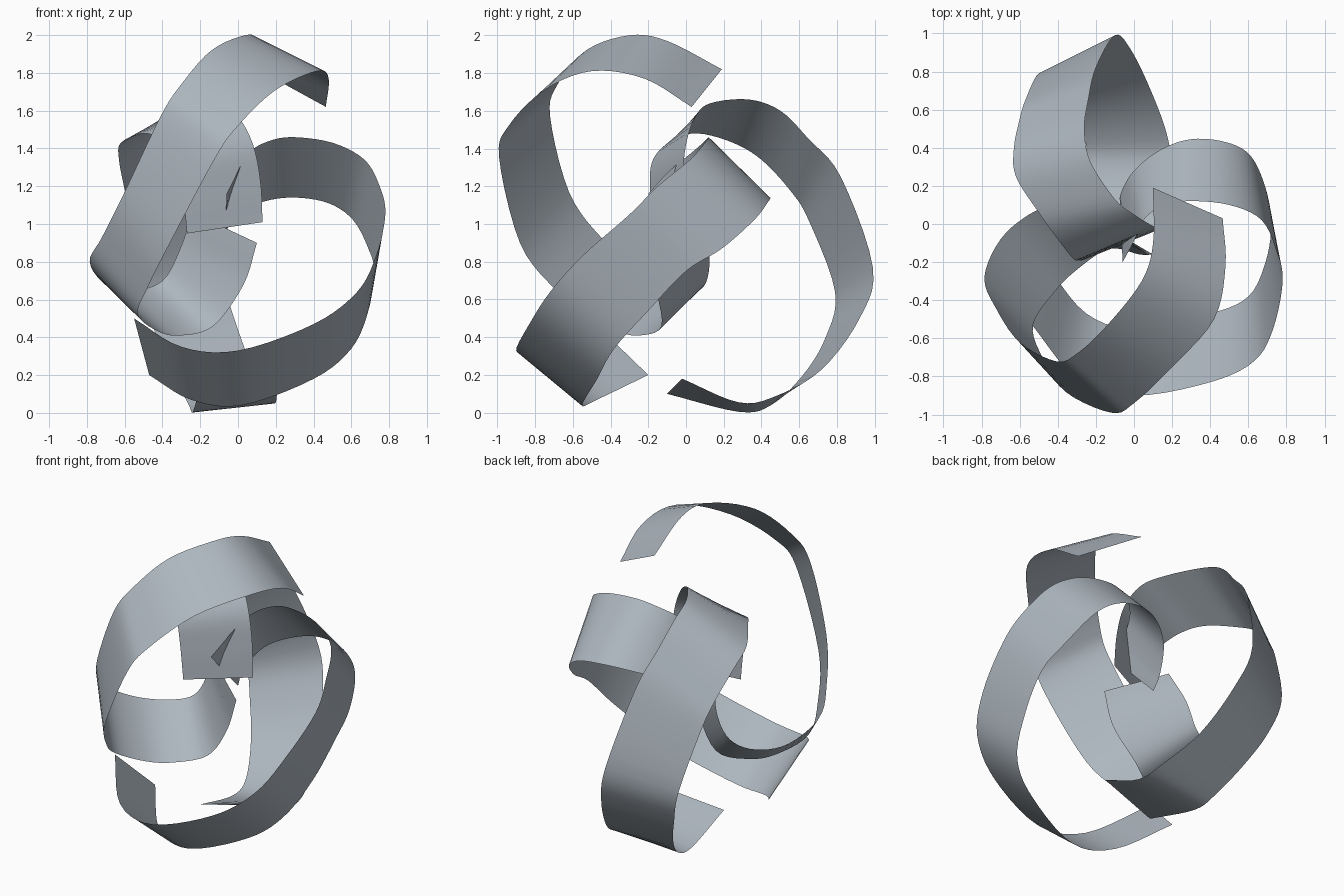
import bpy
from mathutils import Vector

# One steel-grey colour for all ribbons
steel = bpy.data.materials.new("steel_grey")
steel.diffuse_color = (0.42, 0.47, 0.52, 1)

STEPS = 5  # subdivisions between two stations


def spline(pts):
    """Catmull-Rom curve through the points."""
    p = [pts[0] * 2 - pts[1]] + pts + [pts[-1] * 2 - pts[-2]]
    out = []
    for i in range(1, len(p) - 2):
        a, b, c, d = p[i - 1:i + 3]
        for s in range(STEPS):
            t = s / STEPS
            out.append(0.5 * (2 * b + (c - a) * t + (2 * a - 5 * b + 4 * c - d) * t * t
                              + (3 * b - a - 3 * c + d) * t ** 3))
    return out + [pts[-1]]


def ribbon(name, stations):
    """Straight-ruled sheet between two edge curves; station = both edge points."""
    e1 = spline([Vector(s[:3]) for s in stations])
    e2 = spline([Vector(s[3:]) for s in stations])
    n = len(e1)
    faces = [(i, i + 1, n + i + 1, n + i) for i in range(n - 1)]
    me = bpy.data.meshes.new(name)
    me.from_pydata([tuple(v) for v in e1 + e2], [], faces)
    me.materials.append(steel)
    me.shade_smooth()
    ob = bpy.data.objects.new(name, me)
    bpy.context.collection.objects.link(ob)
    return ob


# Ribbon sweeping from the middle round the left and over the top
upper = [
    (-.24, .04, 1.06, .10, -.16, .90), (-.31, .12, .86, .03, -.16, .68),
    (-.40, .11, .70, -.13, -.13, .46), (-.55, .05, .65, -.30, -.24, .41),
    (-.70, -.08, .68, -.42, -.36, .43), (-.785, -.28, .80, -.53, -.53, .52),
    (-.72, -.45, .93, -.48, -.70, .66), (-.60, -.62, 1.17, -.36, -.88, .90),
    (-.41, -.72, 1.57, -.12, -.99, 1.35), (-.30, -.68, 1.74, .00, -.94, 1.52),
    (-.14, -.53, 1.92, .20, -.75, 1.71), (.04, -.30, 2.0, .42, -.50, 1.81),
    (.10, -.10, 1.97, .48, -.22, 1.77), (.10, .19, 1.82, .465, .03, 1.62)]

# Ribbon looping round the right and across the front
front = [
    (-.06, -.20, 1.16, -.07, .10, .85), (.00, -.09, 1.28, -.07, .16, .94),
    (.05, .02, 1.37, .00, .28, 1.06), (.14, .09, 1.43, .14, .39, 1.12),
    (.28, .12, 1.46, .30, .445, 1.14), (.50, .10, 1.43, .48, .43, 1.11),
    (.67, .02, 1.34, .61, .36, 1.02), (.75, -.15, 1.20, .69, .19, .87),
    (.78, -.30, 1.05, .72, .00, .75), (.73, -.55, .83, .69, -.20, .54),
    (.63, -.72, .64, .60, -.38, .34), (.40, -.83, .47, .40, -.47, .18),
    (.00, -.90, .33, .02, -.55, .04), (-.30, -.81, .35, -.25, -.47, .07),
    (-.55, -.51, .50, -.47, -.20, .20)]

# Ribbon running over and down the back
back = [
    (.13, -.03, 1.01, -.27, -.19, .95), (.12, -.02, 1.22, -.29, -.19, 1.15),
    (.08, .00, 1.42, -.32, -.18, 1.33), (.00, .05, 1.57, -.40, -.08, 1.44),
    (-.10, .13, 1.64, -.50, .06, 1.48), (-.23, .33, 1.66, -.62, .25, 1.43),
    (-.26, .50, 1.60, -.63, .40, 1.34), (-.24, .65, 1.45, -.60, .55, 1.18),
    (-.20, .82, 1.25, -.57, .65, 1.02), (-.10, .99, .77, -.50, .79, .64),
    (-.02, .92, .50, -.43, .74, .40), (.08, .72, .23, -.34, .62, .20),
    (.17, .48, .09, -.26, .45, .04), (.20, .28, .055, -.24, .28, .005),
    (.21, -.02, .18, -.21, -.10, .10)]

ribbon("upper_ribbon", upper)
ribbon("front_ribbon", front)
ribbon("back_ribbon", back)
